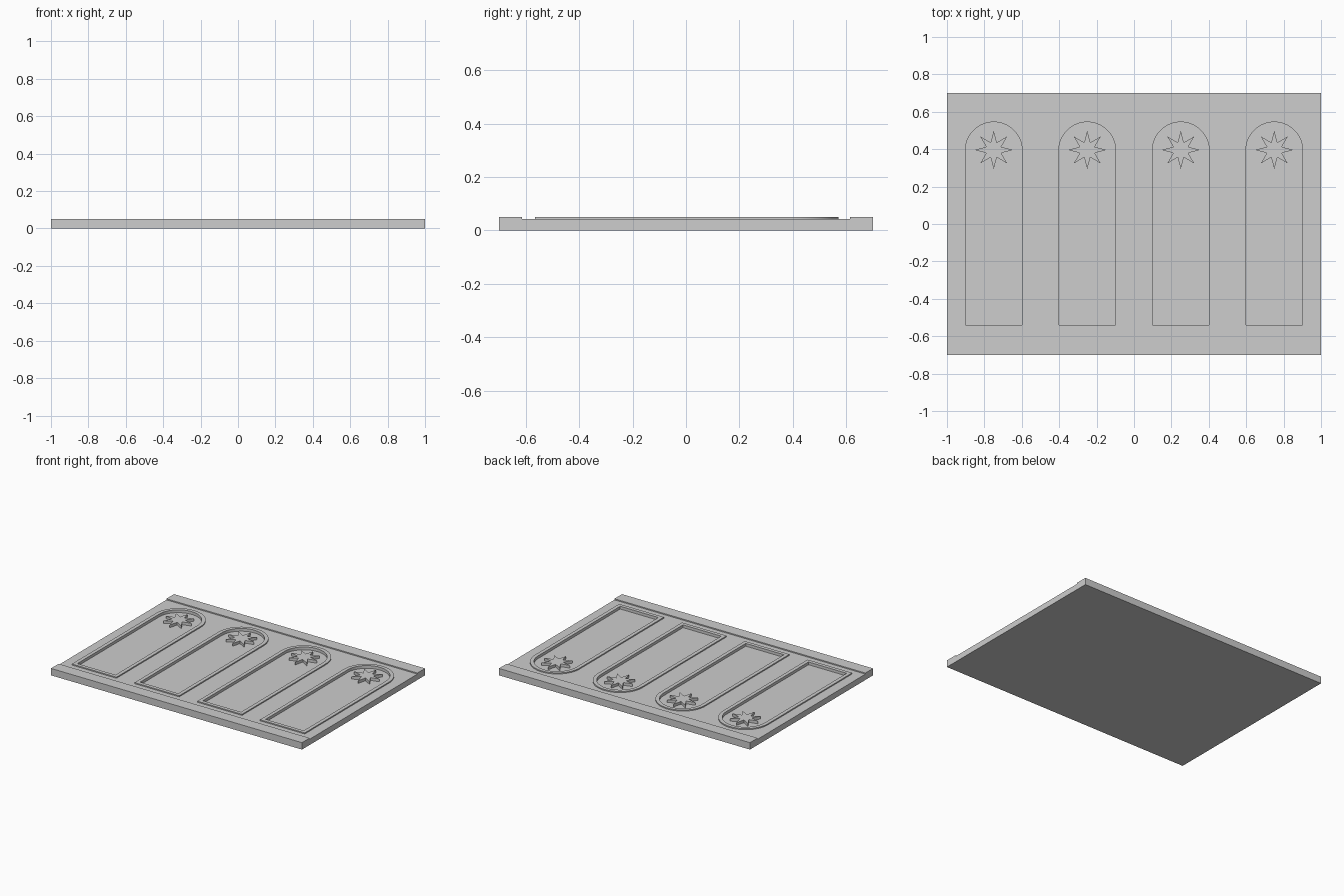
import bpy, bmesh
from math import cos, sin, pi, radians

old = bpy.data.objects.get("Cube")
if old:
    bpy.data.objects.remove(old, do_unlink=True)

SLAB_TOP, RIM_TOP, FLOOR = 0.042, 0.05, 0.03
HALF_W, ARCH_Y, BOTTOM_Y, RIM = 0.152, 0.393, -0.54, 0.026
COLUMNS = [-0.75, -0.25, 0.25, 0.75]

grey = bpy.data.materials.new("stone_grey")
grey.use_nodes = True
colour = (0.61, 0.61, 0.61, 1)
grey.diffuse_color = colour
grey.node_tree.nodes["Principled BSDF"].inputs["Base Color"].default_value = colour


def finish(name, bm, smooth=False):
    bmesh.ops.recalc_face_normals(bm, faces=bm.faces)
    mesh = bpy.data.meshes.new(name)
    bm.to_mesh(mesh)
    bm.free()
    mesh.materials.append(grey)
    obj = bpy.data.objects.new(name, mesh)
    bpy.context.collection.objects.link(obj)
    if smooth:
        bpy.ops.object.select_all(action='DESELECT')
        obj.select_set(True)
        bpy.context.view_layer.objects.active = obj
        bpy.ops.object.shade_smooth_by_angle(angle=radians(30))
    return obj


def arch(x, grow=0.0, steps=32):
    """Round-topped outline, widened by grow."""
    r = HALF_W + grow
    pts = [(x - r, BOTTOM_Y - grow), (x + r, BOTTOM_Y - grow)]
    return pts + [(x + r * cos(pi * i / steps), ARCH_Y + r * sin(pi * i / steps))
                  for i in range(steps + 1)]


def star(x, y, points=8, outer=0.102, inner=0.043):
    return [(x + r * cos(pi * i / points), y + r * sin(pi * i / points))
            for i in range(2 * points) for r in [inner if i % 2 else outer]]


def ring(bm, outline, z):
    return [bm.verts.new((x, y, z)) for x, y in outline]


def bridge(bm, a, b):
    n = len(a)
    for i in range(n):
        j = (i + 1) % n
        bm.faces.new((a[i], a[j], b[j], b[i]))


# Slab with a raised rail along the front and back
profile = [(-0.7, 0), (0.7, 0), (0.7, RIM_TOP), (0.613, RIM_TOP), (0.613, SLAB_TOP),
           (-0.613, SLAB_TOP), (-0.613, RIM_TOP), (-0.7, RIM_TOP)]
bm = bmesh.new()
ends = [[bm.verts.new((x, y, z)) for y, z in profile] for x in (-1, 1)]
bridge(bm, *ends)
for end in ends:
    bm.faces.new(end)
slab = finish("slab", bm)

# Arched recesses
bm = bmesh.new()
for x in COLUMNS:
    low, high = ring(bm, arch(x), FLOOR), ring(bm, arch(x), 0.1)
    bridge(bm, low, high)
    bm.faces.new(low)
    bm.faces.new(high)
cutter = finish("recess_cutter", bm)
cutter.hide_render = True
cutter.hide_set(True)
cut = slab.modifiers.new("recesses", 'BOOLEAN')
cut.operation = 'DIFFERENCE'
cut.solver = 'EXACT'
cut.object = cutter

for number, x in enumerate(COLUMNS, 1):
    # Raised rim around each recess
    bm = bmesh.new()
    loops = [ring(bm, arch(x, g), z) for g, z in
             ((RIM, SLAB_TOP), (RIM, RIM_TOP), (0, RIM_TOP), (0, SLAB_TOP))]
    for a, b in zip(loops, loops[1:]):
        bridge(bm, a, b)
    finish(f"arch_rim_{number}", bm, smooth=True)

    # Raised star in the arch head
    bm = bmesh.new()
    low, high = [ring(bm, star(x, ARCH_Y + 0.003), z) for z in (FLOOR, RIM_TOP)]
    bridge(bm, low, high)
    bm.faces.new(high)
    finish(f"star_{number}", bm)
